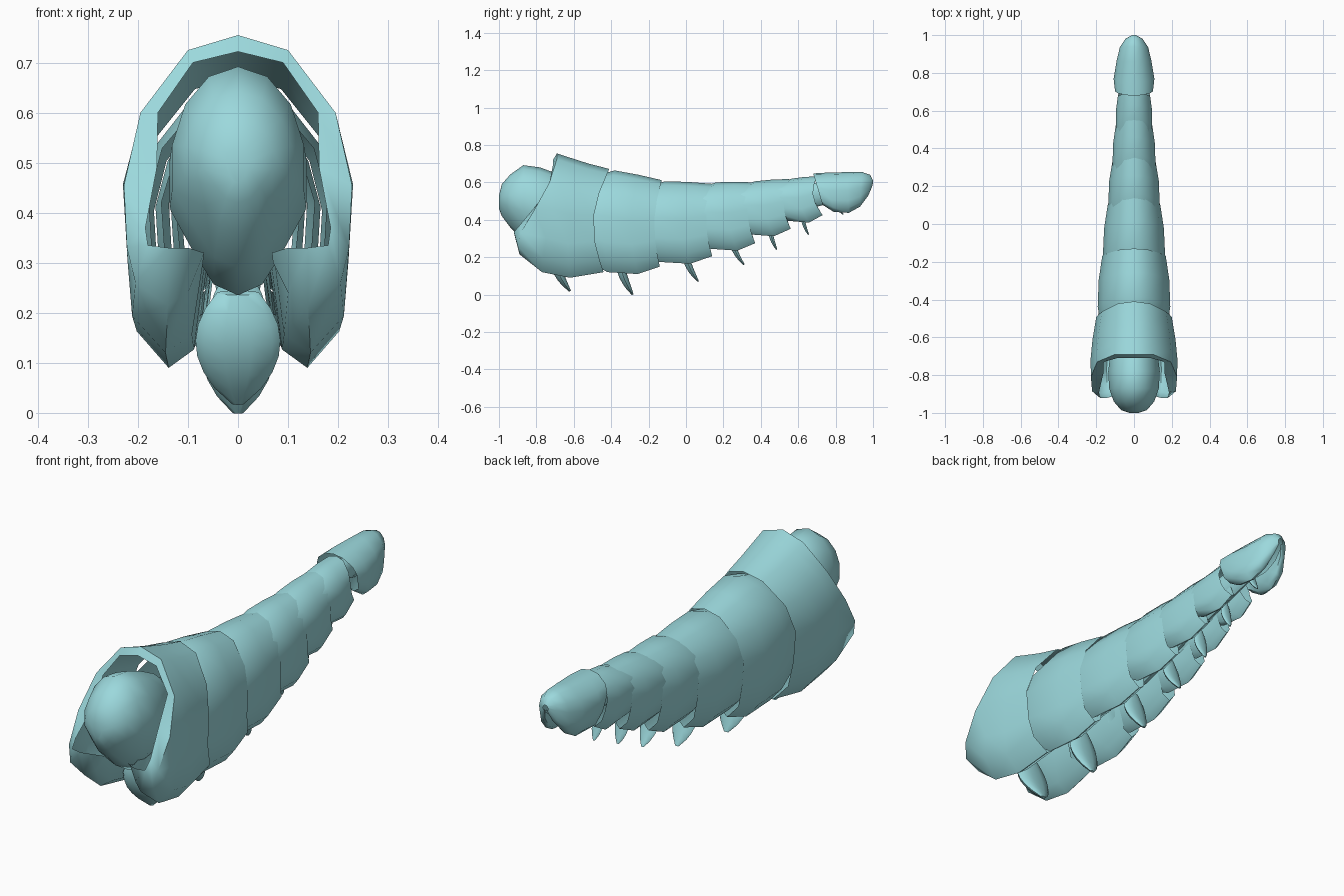
import bpy, bmesh, math

cube = bpy.data.objects.get("Cube")
if cube:
    bpy.data.objects.remove(cube, do_unlink=True)

teal = bpy.data.materials.new("pale_teal")
teal.use_nodes = True
teal.diffuse_color = (0.33, 0.69, 0.72, 1)
teal.node_tree.nodes["Principled BSDF"].inputs["Base Color"].default_value = teal.diffuse_color

# Half cross-section of an armour plate: (width share, height share),
# from the crest, down the flank and up inside the rolled lower lobe
SECTION = [(0, 1), (.43, .955), (.85, .765), (1, .55), (.96, .3),
           (.92, .12), (.63, 0), (.4, .06), (.3, .35)]


def loft(name, rows, closed=False, caps=False):
    """Skin a surface over rows of points."""
    bm = bmesh.new()
    grid = [[bm.verts.new(p) for p in row] for row in rows]
    count = len(rows[0])
    for a, b in zip(grid, grid[1:]):
        for i in range(count if closed else count - 1):
            j = (i + 1) % count
            bm.faces.new((a[i], a[j], b[j], b[i]))
    if caps:
        bm.faces.new(grid[0])
        bm.faces.new(grid[-1])
    bmesh.ops.recalc_face_normals(bm, faces=bm.faces)
    mesh = bpy.data.meshes.new(name)
    bm.to_mesh(mesh)
    bm.free()
    mesh.materials.append(teal)
    obj = bpy.data.objects.new(name, mesh)
    bpy.context.collection.objects.link(obj)
    bpy.ops.object.select_all(action='DESELECT')
    obj.select_set(True)
    bpy.context.view_layer.objects.active = obj
    bpy.ops.object.shade_smooth_by_angle(angle=math.radians(55))
    return obj


def both_sides(half):
    return [(-x, y, z) for x, y, z in reversed(half[1:])] + half


def plate_row(y_top, y_low, width, top, low, bow=0):
    """One cross-section; bow pulls the flank forward."""
    half = []
    for w, h in SECTION:
        f = 1 - h
        y = y_top + (y_low - y_top) * f - bow * math.sin(math.pi * f)
        half.append((w * width, y, low + (top - low) * h))
    return both_sides(half)


def oval(y, width, top, low, sides=14):
    """Upright oval ring, narrower towards its underside."""
    ring = []
    for i in range(sides):
        a = 2 * math.pi * i / sides
        s, c = math.sin(a), math.cos(a)
        x = width * s * (1 if c > -.3 else .8)
        ring.append((x, y, (top + low) / 2 + (top - low) / 2 * c))
    return ring


# Collar: the large front plate, with an open rim and closed rounded lobes
rim = [(0, -.71, .722), (.09, -.71, .70), (.16, -.73, .60), (.162, -.79, .49),
       (.185, -.89, .37), (.18, -.92, .335), (.14, -.92, .33), (.10, -.91, .33), (.068, -.88, .32)]
brow = [(0, -.69, .755), (.10, -.69, .725), (.195, -.73, .60), (.228, -.81, .455),
        (.222, -.885, .33), (.205, -.90, .26), (.14, -.89, .215), (.10, -.87, .24), (.07, -.84, .30)]
loft("collar_plate", [both_sides(rim), both_sides(brow),
                      plate_row(-.62, -.77, .23, .732, .12, .03),
                      plate_row(-.52, -.62, .22, .70, .09, .05),
                      plate_row(-.41, -.44, .20, .672, .12, .07)])

# Overlapping body plates: front y, rear y, front/rear width, front/rear crest, lowest point, low rear y
BODY = [(-.41, -.13, .198, .168, .664, .612, .11, -.16),
        (-.14, .145, .170, .138, .606, .592, .165, .12),
        (.14, .355, .140, .115, .600, .600, .235, .35),
        (.35, .55, .117, .097, .606, .618, .312, .54),
        (.55, .70, .098, .085, .620, .632, .385, .71)]
for n, (y0, y1, w0, w1, t0, t1, low, low_y) in enumerate(BODY):
    span = y1 - y0
    loft(f"body_plate_{n + 1}", [
        plate_row(y0 - .06, y0 - .10, w0 * .9, t0 - .025, low + .06, .04),
        plate_row(y0 + span * .1, y0 - .01, w0 * .97, t0, low + .01, .04),
        plate_row(y0 + span * .55, low_y - span * .35, (w0 + w1) / 2 + .004,
                  (t0 + t1) / 2 + .003, low, .04),
        plate_row(y1, low_y + .02, w1, t1, low + .04, .035)])

# Tail plate: flares over the last body plate and closes to a rounded tip
TAIL = [(.68, .73, .100, .648, .48), (.75, .79, .108, .652, .442), (.86, .87, .092, .655, .437),
        (.94, .93, .075, .656, .47), (.985, .975, .045, .64, .53), (1, .998, .012, .61, .585)]
loft("tail_plate", [plate_row(*row) for row in TAIL])

# Head: smooth rounded mask tucked inside the collar
HEAD = [(-1, .025, .53, .46), (-.985, .07, .59, .42), (-.94, .11, .642, .36),
        (-.87, .135, .692, .29), (-.78, .14, .68, .235), (-.70, .13, .65, .25), (-.60, .08, .60, .33)]
loft("head", [oval(*row) for row in HEAD], closed=True, caps=True)

# Soft belly running inside the plates
BELLY = [(-.65, .09, .56, .28), (-.3, .085, .54, .25), (.05, .07, .53, .29),
         (.35, .05, .55, .38), (.62, .04, .59, .45), (.9, .025, .62, .52)]
loft("belly", [oval(*row, sides=10) for row in BELLY], closed=True, caps=True)


def leg(name, y, top, tip_y, tip, width):
    """Curved tongue-shaped blade sweeping backwards to its tip."""
    rows, steps = [], 7
    for k in range(steps + 1):
        t = k / steps
        cy = y + (tip_y - y) * t ** 2
        cz = top + (tip - top) * t
        size = max(math.sin(math.pi * (.12 + .86 * t)) ** .7, .05)
        thick = .28 * width * size + .002
        rows.append([(width * size * math.cos(a), cy + thick * math.sin(a),
                      cz + .35 * thick * math.sin(a))
                     for a in (2 * math.pi * i / 10 for i in range(10))])
    loft(name, rows, closed=True, caps=True)


# Single row of legs down the middle: root y, root z, tip y, tip z, half width
LEGS = [(-.71, .24, -.62, .018, .085), (-.36, .23, -.285, 0, .075), (-.01, .27, .065, .07, .06),
        (.24, .33, .31, .16, .045), (.445, .39, .485, .24, .035), (.62, .45, .655, .32, .028),
        (.80, .52, .84, .428, .022)]
for n, row in enumerate(LEGS):
    leg(f"leg_{n + 1}", *row)
